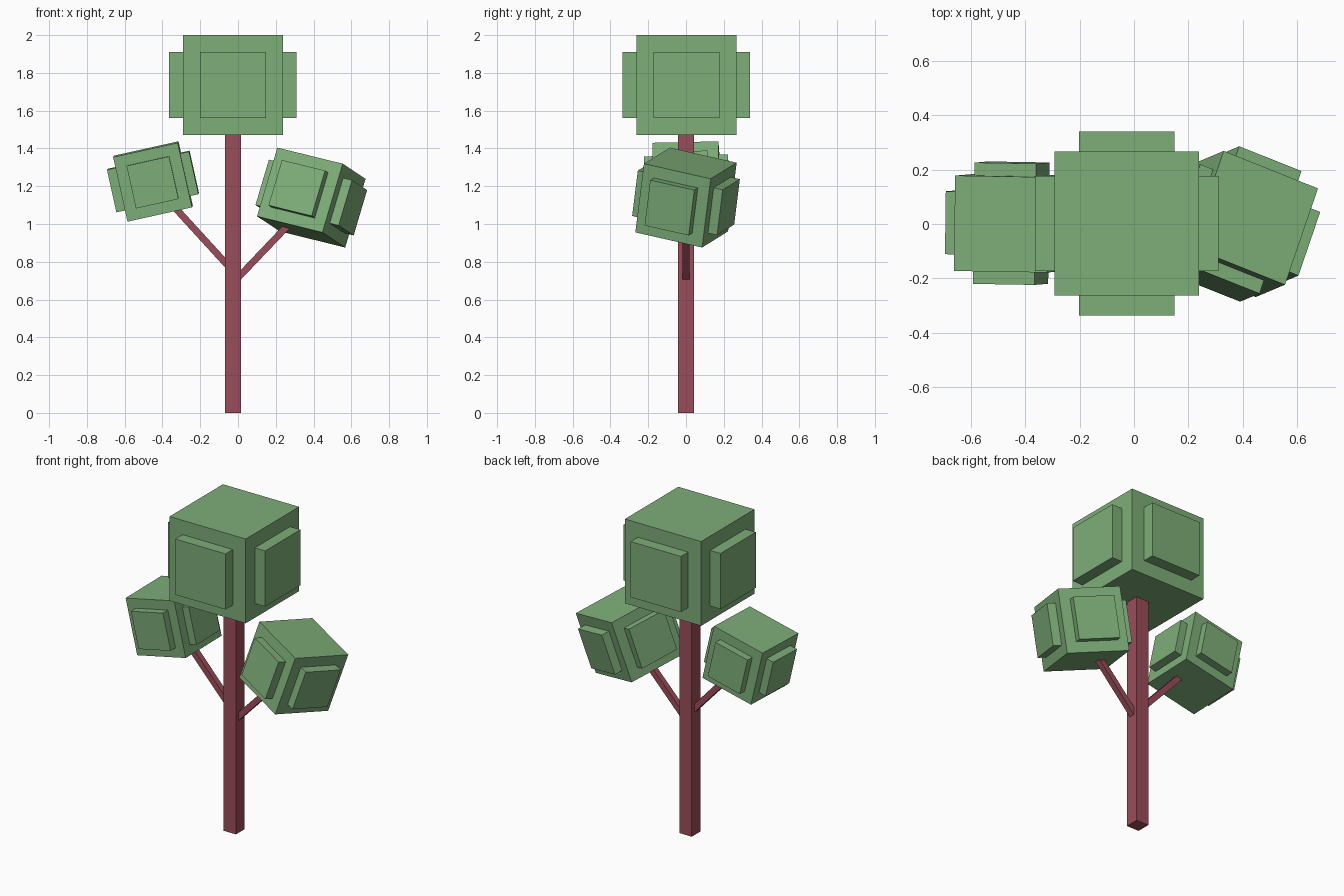
import bpy, bmesh, math
from mathutils import Matrix, Vector, Euler

if "Cube" in bpy.data.objects:
    bpy.data.objects.remove(bpy.data.objects["Cube"])


def material(name, color):
    m = bpy.data.materials.new(name)
    m.diffuse_color = (*color, 1)
    m.use_nodes = True
    m.node_tree.nodes["Principled BSDF"].inputs["Base Color"].default_value = m.diffuse_color
    return m


LEAF = material("leaf green", (0.209, 0.423, 0.191))
BARK = material("reddish bark", (0.323, 0.074, 0.100))


def boxes(name, parts, mat, matrix=Matrix()):
    """One object made of (centre, size) boxes."""
    bm = bmesh.new()
    for centre, size in parts:
        bmesh.ops.create_cube(
            bm, size=1, matrix=Matrix.Translation(centre) @ Matrix.Diagonal((*size, 1)))
    mesh = bpy.data.meshes.new(name)
    bm.to_mesh(mesh)
    bm.free()
    mesh.materials.append(mat)
    obj = bpy.data.objects.new(name, mesh)
    obj.matrix_world = matrix
    bpy.context.collection.objects.link(obj)
    return obj


def canopy(name, centre, size, angles):
    """Leaf cube with a raised square plate on each of its four sides."""
    plate, out = size * 0.66, size * 0.636
    depth = out - size * 0.49
    mid = out - depth / 2
    parts = [((0, 0, 0), (size, size, size))]
    for s in (-1, 1):
        parts.append(((s * mid, 0, 0), (depth, plate, plate)))
        parts.append(((0, s * mid, 0), (plate, depth, plate)))
    rot = Euler([math.radians(a) for a in angles]).to_matrix().to_4x4()
    boxes(name, parts, LEAF, Matrix.Translation(centre) @ rot)


def branch(name, start, end, width):
    """Square bar in the xz plane between two points."""
    a, b = Vector(start), Vector(end)
    d = b - a
    rot = Matrix.Rotation(math.atan2(d.x, d.z), 4, 'Y')
    boxes(name, [((0, 0, 0), (width, width, d.length))], BARK,
          Matrix.Translation((a + b) / 2) @ rot)


# Trunk
boxes("trunk", [((-0.027, 0, 0.74), (0.086, 0.086, 1.48))], BARK)

# Branches
branch("left_branch", (-0.04, 0, 0.765), (-0.36, 0, 1.115), 0.036)
branch("right_branch", (-0.01, 0, 0.705), (0.30, 0, 1.03), 0.036)

# Leaf cubes
canopy("top_canopy", (-0.027, 0.002, 1.735), 0.53, (0, 0, 0))
canopy("left_canopy", (-0.45, 0.003, 1.225), 0.35, (1.3, -12.5, -1))
canopy("right_canopy", (0.388, 0, 1.14), 0.382, (-12.4, 12.9, -21.7))
